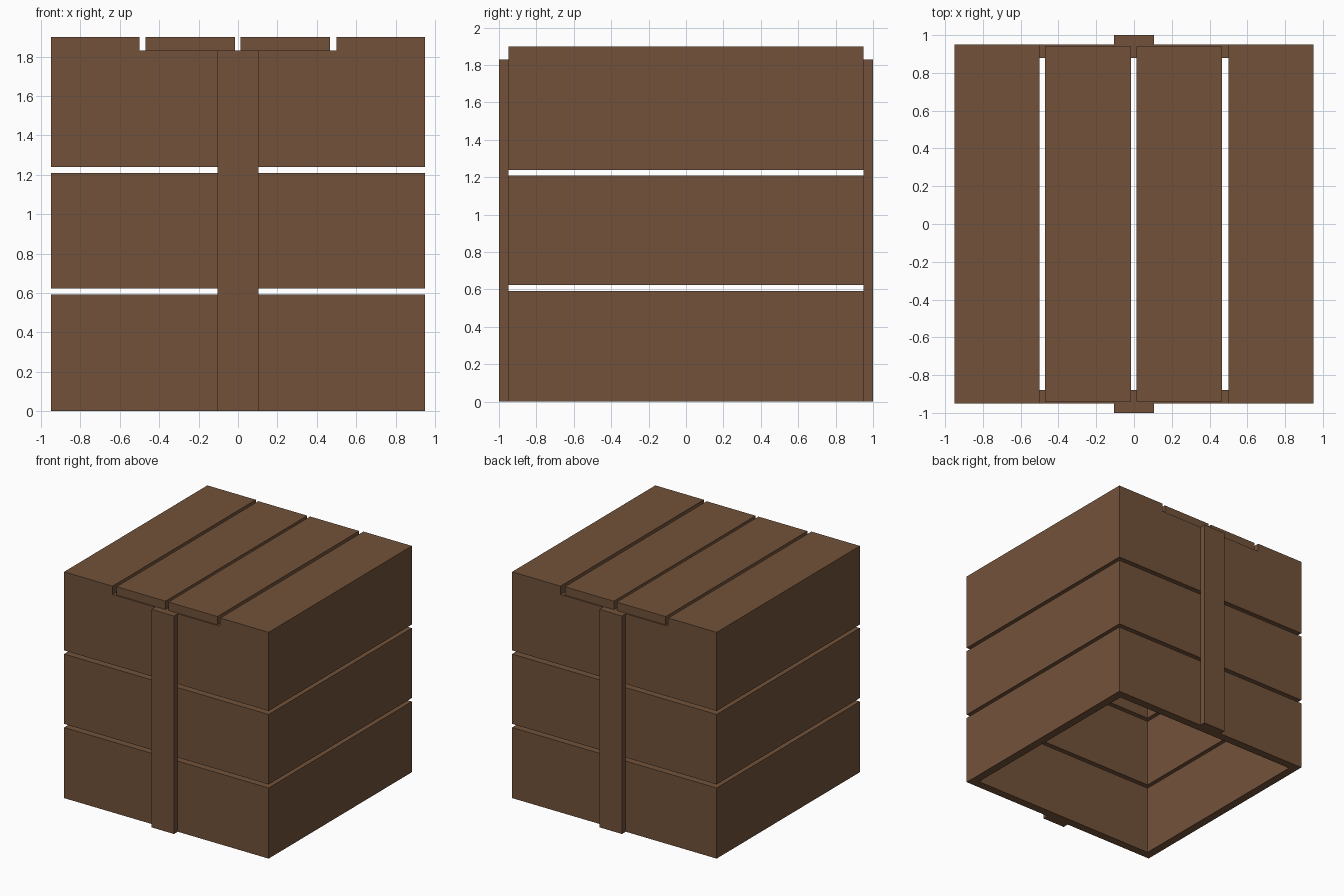
import bpy
import bmesh
from mathutils import Matrix, Vector

cube = bpy.data.objects.get("Cube")
if cube:
    bpy.data.objects.remove(cube, do_unlink=True)

# Brown wood, the only colour
wood = bpy.data.materials.new("brown_wood")
wood.use_nodes = True
colour = (0.168, 0.084, 0.042, 1)
wood.diffuse_color = colour
shader = wood.node_tree.nodes["Principled BSDF"]
shader.inputs["Base Color"].default_value = colour
shader.inputs["Roughness"].default_value = 0.8

HALF = 0.95       # half width of the box body
THICK = 0.07      # plank thickness
LID = 1.83        # underside of the lid
TOP = 1.90


def board(name, low, high):
    """Rectangular board between two opposite corners."""
    low, high = Vector(low), Vector(high)
    bm = bmesh.new()
    place = Matrix.Translation((low + high) / 2) @ Matrix.Diagonal((*(high - low), 1))
    bmesh.ops.create_cube(bm, size=1, matrix=place)
    mesh = bpy.data.meshes.new(name)
    bm.to_mesh(mesh)
    bm.free()
    mesh.materials.append(wood)
    obj = bpy.data.objects.new(name, mesh)
    bpy.context.collection.objects.link(obj)


# Walls: three rows of planks with open gaps, no floor
inner = HALF - THICK
rows = {"lower": (0, 0.593), "middle": (0.623, 1.21), "upper": (1.24, LID)}
for row, (z0, z1) in rows.items():
    board(f"{row}_front_plank", (-HALF, -HALF, z0), (HALF, -inner, z1))
    board(f"{row}_back_plank", (-HALF, inner, z0), (HALF, HALF, z1))
    board(f"{row}_right_plank", (-HALF, -inner, z0), (-inner, inner, z1))
    board(f"{row}_left_plank", (inner, -inner, z0), (HALF, inner, z1))

# Lid: four planks, the middle pair slightly shorter
board("right_lid_plank", (-HALF, -HALF, LID), (-0.5, HALF, TOP))
board("left_lid_plank", (0.5, -HALF, LID), (HALF, HALF, TOP))
board("inner_right_lid_plank", (-0.47, -0.94, LID), (-0.015, 0.94, TOP))
board("inner_left_lid_plank", (0.012, -0.94, LID), (0.467, 0.94, TOP))

# Upright battens on the front and back
board("front_batten", (-0.105, -1, 0), (0.105, -HALF, LID))
board("back_batten", (-0.105, HALF, 0), (0.105, 1, LID))
